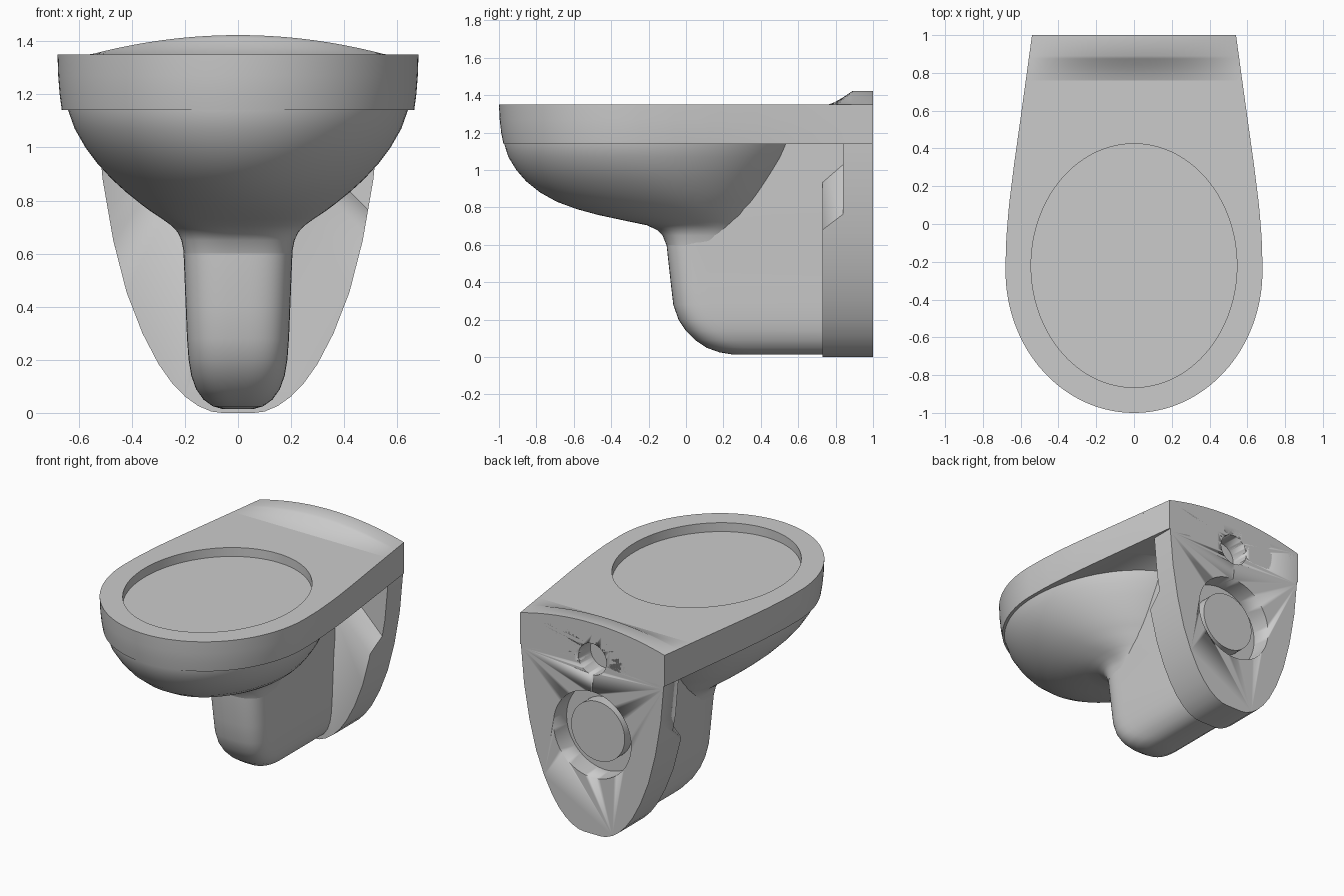
import bpy, bmesh, math

if "Cube" in bpy.data.objects:
    bpy.data.objects.remove(bpy.data.objects["Cube"], do_unlink=True)

ceramic = bpy.data.materials.new("ceramic_grey")
ceramic.use_nodes = True
GREY = (0.6, 0.6, 0.6, 1)
ceramic.diffuse_color = GREY
ceramic.node_tree.nodes["Principled BSDF"].inputs["Base Color"].default_value = GREY


def loft(name, rings, angle=35):
    """Skin closed rings of equal length and cap both ends."""
    bm = bmesh.new()
    vr = [[bm.verts.new(p) for p in r] for r in rings]
    n = len(vr[0])
    for a, b in zip(vr, vr[1:]):
        for i in range(n):
            j = (i + 1) % n
            bm.faces.new((a[i], a[j], b[j], b[i]))
    bm.faces.new(vr[0][::-1])
    bm.faces.new(vr[-1])
    bmesh.ops.recalc_face_normals(bm, faces=bm.faces)
    me = bpy.data.meshes.new(name)
    bm.to_mesh(me)
    bm.free()
    me.materials.append(ceramic)
    ob = bpy.data.objects.new(name, me)
    bpy.context.collection.objects.link(ob)
    bpy.ops.object.select_all(action="DESELECT")
    ob.select_set(True)
    bpy.context.view_layer.objects.active = ob
    bpy.ops.object.shade_smooth_by_angle(angle=math.radians(angle))
    return ob


def rod(name, z, r, y0, y1):
    turn = [math.tau * i / 64 for i in range(64)]
    return loft(name, [[(r * math.cos(t), y, z + r * math.sin(t)) for t in turn] for y in (y0, y1)])


def cut(target, cutter):
    cutter.hide_render = True
    cutter.hide_viewport = True
    m = target.modifiers.new("cut", "BOOLEAN")
    m.operation = "DIFFERENCE"
    m.solver = "EXACT"
    m.object = cutter


def spow(v, e):
    return math.copysign(abs(v) ** e, v)


def interp(table, v):
    for (a, fa), (b, fb) in zip(table, table[1:]):
        if v <= b:
            return fa + (fb - fa) * (v - a) / (b - a)
    return table[-1][1]


# Deck with a sunken oval in the top
WIDTHS = [(-0.25, 0.68), (-0.1, 0.678), (0.1, 0.662), (0.3, 0.637), (0.6, 0.595), (1, 0.54)]
side = [(interp(WIDTHS, y), y) for y in [1 - 1.25 * i / 20 for i in range(20)]]
front = [(0.68 * math.cos(t), -0.25 - 0.75 * math.sin(t))
         for t in [math.pi * i / 64 for i in range(65)]]
back = [(-0.54 + 1.08 * i / 16, 1) for i in range(1, 16)]
outline = side + front + [(-x, y) for x, y in reversed(side)] + back


def deck_ring(z, k):
    return [(x * (1 - k * min(1, max(0, 1 - y))), y * (1 - k) if y < 0 else y, z) for x, y in outline]


def oval_ring(z):
    ring = []
    for x, y in outline:
        t = math.atan2((y + 0.22) / 0.645, x / 0.545)
        ring.append((0.545 * math.cos(t), -0.22 + 0.645 * math.sin(t), z))
    return ring


deck = loft("deck", [deck_ring(1.14, 0.024), deck_ring(1.2, 0.012), deck_ring(1.27, 0.004),
                     deck_ring(1.35, 0), oval_ring(1.35), oval_ring(1.29)])

# Bowl: height, front, back, half width, squareness
BOWL = [(1.2, -0.975, 0.61, 0.645, 2), (1.14, -0.972, 0.59, 0.64, 2), (1.07, -0.95, 0.56, 0.615, 2),
        (1, -0.907, 0.52, 0.575, 2), (0.94, -0.855, 0.485, 0.53, 2), (0.88, -0.78, 0.45, 0.475, 2),
        (0.83, -0.69, 0.42, 0.42, 2), (0.79, -0.58, 0.39, 0.37, 2), (0.76, -0.47, 0.37, 0.33, 2.1),
        (0.73, -0.33, 0.34, 0.285, 2.2), (0.705, -0.21, 0.32, 0.25, 2.4),
        (0.68, -0.155, 0.3, 0.227, 2.6), (0.65, -0.125, 0.28, 0.213, 2.8), (0.6, -0.105, 0.26, 0.203, 3)]


def bowl_ring(z, yf, yb, w, e):
    yc = -0.25 + 0.33 * min(1, max(0, (1.14 - z) / 0.45)) ** 2
    ring = []
    for i in range(96):
        t = math.tau * i / 96
        c, s = spow(math.cos(t), 2 / e), spow(math.sin(t), 2 / e)
        ring.append((w * c, yc + s * (yb - yc if s > 0 else yc - yf), z))
    return ring


loft("bowl", [bowl_ring(*r) for r in BOWL], 60)

# Pedestal running back to the wall plate: height, front, half width
FOOT = [(0.015, 0.24, 0.06), (0.025, 0.18, 0.095), (0.05, 0.11, 0.13), (0.09, 0.05, 0.158),
        (0.14, 0, 0.176), (0.2, -0.04, 0.186), (0.28, -0.068, 0.192), (0.4, -0.082, 0.197),
        (0.6, -0.104, 0.205), (0.7, -0.104, 0.212), (0.8, 0, 0.216), (1.16, 0, 0.23)]


def foot_ring(z, yf, w):
    ring = [(w, 0.845, z)]
    for i in range(33):
        t = math.pi * i / 32
        ring.append((w * spow(math.cos(t), 0.67), yf + 0.2 * (1 - spow(math.sin(t), 0.67)), z))
    return ring + [(-w, 0.845, z)]


loft("pedestal", [foot_ring(*r) for r in FOOT], 50)

# Wall plate with a pointed arch outline
EDGE = [(0.06, 0), (0.1, 0.005), (0.15, 0.026), (0.2, 0.062), (0.25, 0.114), (0.3, 0.185), (0.36, 0.3),
        (0.42, 0.455), (0.47, 0.65), (0.51, 0.88), (0.532, 1.12), (0.54, 1.35)]
arch = EDGE + [(-x, z) for x, z in reversed(EDGE)]
plate = loft("wall_plate", [[(x, y, z) for x, z in arch] for y in (0.73, 1)])

# Sloped notches in the front of the plate
for s in (-1, 1):
    rings = []
    for y in (0.6, 0.84):
        ramp = 1.155 + (y - 0.73) * 0.9
        rings.append([(s * x, y, z) for x, z in
                      ((0.15, ramp - 0.15), (0.7, ramp - 0.7), (0.7, 1.25), (0.15, 1.25))])
    cut(plate, loft("notch_cutter", rings))

# Inlet and drain openings in the back
inlet = rod("inlet_cutter", 1.18, 0.105, 0.87, 1.1)
cut(plate, inlet)
cut(deck, inlet)
cut(plate, rod("drain_cutter", 0.67, 0.29, 0.86, 1.1))
rod("drain_pipe", 0.67, 0.2, 0.85, 0.94)

# Low crowned ridge along the back of the deck
rows = []
for y in (0.76, 0.79, 0.82, 0.84, 0.86, 0.875, 0.89, 1):
    u = min(1, (y - 0.76) / 0.13)
    w = interp(WIDTHS, y)
    xs = [w * (i / 20 - 1) for i in range(41)]
    top = [(x, y, 1.35 + 0.073 * (1 - (x / w) ** 2) * u ** 1.3) for x in xs]
    rows.append([(w, y, 1.34), (-w, y, 1.34)] + top)
loft("back_ridge", rows, 40)
